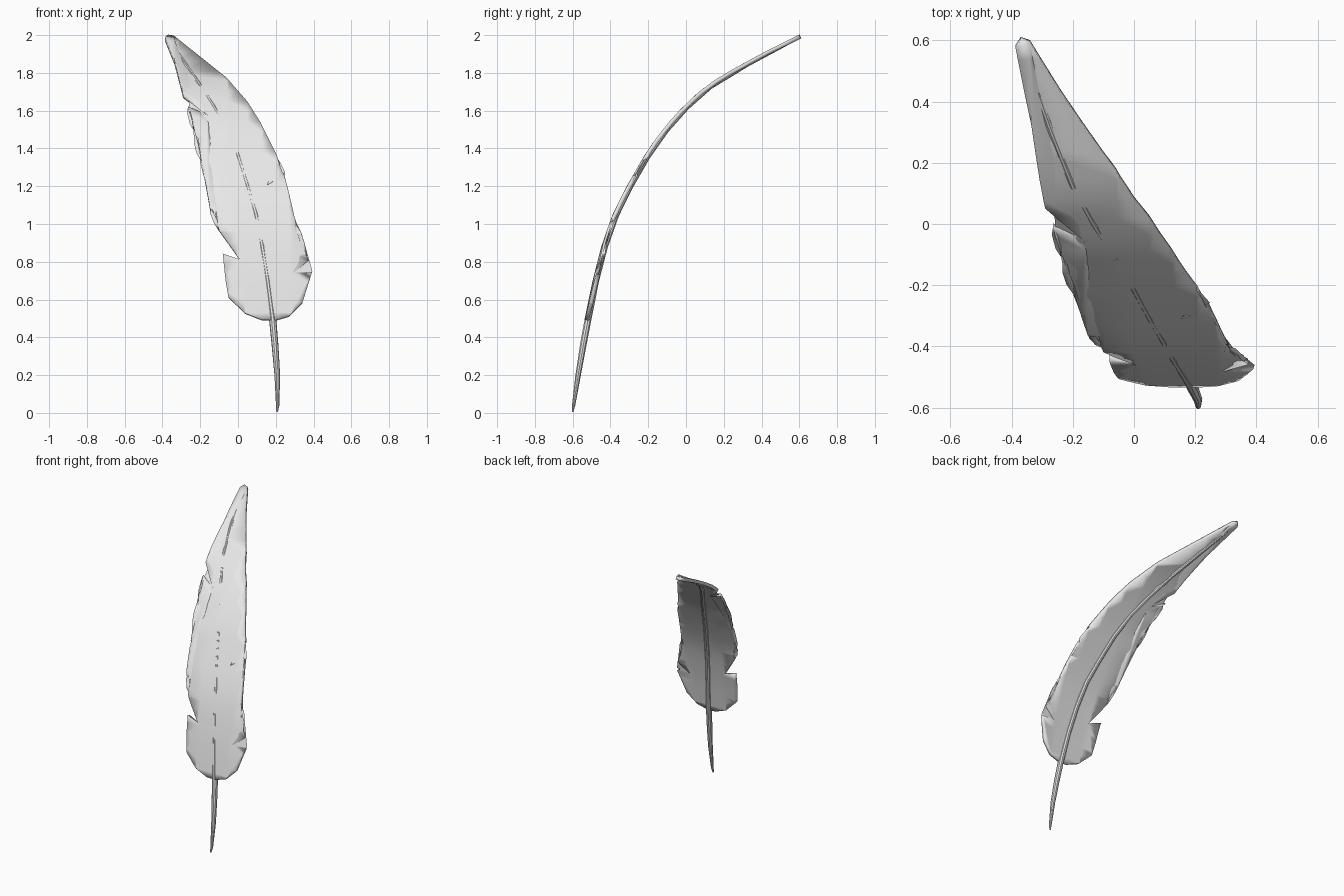
import bpy, bmesh
from mathutils import Vector

if "Cube" in bpy.data.objects:
    bpy.data.objects.remove(bpy.data.objects["Cube"])

# Pale grey feather colour
grey = bpy.data.materials.new("pale grey")
grey.use_nodes = True
grey.diffuse_color = (0.8, 0.8, 0.8, 1)
grey.node_tree.nodes["Principled BSDF"].inputs["Base Color"].default_value = (0.8, 0.8, 0.8, 1)

# Sideways bend of the whole feather: (height, depth)
BEND = [(0, -.605), (.2, -.575), (.5, -.522), (.8, -.457), (1.05, -.375), (1.36, -.208),
        (1.5, -.108), (1.62, 0), (1.74, .14), (1.89, .4), (1.99, .6)]


def depth(z):
    """Depth of the bend at a height, eased with a cubic through the points."""
    n = len(BEND)
    i = max(k for k in range(n - 1) if k == 0 or BEND[k][0] <= z)

    def slope(k):
        a, b = BEND[max(k - 1, 0)], BEND[min(k + 1, n - 1)]
        return (b[1] - a[1]) / (b[0] - a[0])
    (z0, y0), (z1, y1) = BEND[i], BEND[i + 1]
    h = z1 - z0
    t = (z - z0) / h
    if t > 1:
        return y1 + slope(n - 1) * (z - z1)
    return ((2*t**3 - 3*t**2 + 1) * y0 + (t**3 - 2*t**2 + t) * h * slope(i)
            + (3*t**2 - 2*t**3) * y1 + (t**3 - t**2) * h * slope(i + 1))


def finish(bm, name):
    bmesh.ops.recalc_face_normals(bm, faces=bm.faces[:])
    mesh = bpy.data.meshes.new(name)
    bm.to_mesh(mesh)
    bm.free()
    mesh.materials.append(grey)
    obj = bpy.data.objects.new(name, mesh)
    bpy.context.collection.objects.link(obj)
    bpy.ops.object.select_all(action='DESELECT')
    obj.select_set(True)
    bpy.context.view_layer.objects.active = obj
    bpy.ops.object.shade_smooth_by_angle(angle=0.6)
    return obj


# Vane outline with its torn notches, clockwise from the tip
OUTLINE = [(-.387, 1.98), (-.37, 1.993), (-.34, 1.988), (-.06, 1.765), (.05, 1.64), (.12, 1.53),
           (.205, 1.36), (.155, 1.2), (.245, 1.255), (.27, 1.16), (.3, 1.03), (.335, .92),
           (.372, .805), (.24, .695), (.388, .735), (.34, .58), (.27, .51), (.2, .49),
           (.13, .49), (.04, .525), (-.05, .61), (-.065, .7), (-.08, .84), (.01, .81),
           (-.1, .965), (-.11, 1.02), (-.15, 1.09), (-.175, 1.23), (-.21, 1.42), (-.265, 1.615),
           (-.16, 1.57), (-.29, 1.675), (-.335, 1.85)]

bm = bmesh.new()
face = bm.faces.new([bm.verts.new((x, 0, z)) for x, z in OUTLINE])
bmesh.ops.triangulate(bm, faces=[face])
for k in range(28):
    bmesh.ops.bisect_plane(bm, geom=bm.verts[:] + bm.edges[:] + bm.faces[:],
                           plane_co=(0, 0, .53 + k * .053), plane_no=(0, 0, 1))
for v in bm.verts:
    v.co.y = depth(v.co.z)
    if v.co.z < .85:                      # lower barbs curl back a little
        v.co.y += .5 * max(0, abs(v.co.x - .15) - .1) ** 2
vane = finish(bm, "vane")
solid = vane.modifiers.new("thickness", 'SOLIDIFY')
solid.thickness = .022
solid.offset = 0

# Shaft, a tapered tube along the vane: (x, height, radius)
SHAFT = [(.207, .005, .004), (.21, .04, .009), (.208, .2, .015), (.196, .36, .018),
         (.183, .5, .019), (.157, .7, .018), (.128, .88, .018), (.095, 1.05, .018),
         (.05, 1.2, .017), (0, 1.36, .017), (-.06, 1.5, .016), (-.13, 1.62, .015),
         (-.2, 1.73, .014), (-.28, 1.85, .012), (-.35, 1.955, .009)]
SIDES = 10
bm = bmesh.new()
centres = [Vector((x, depth(z), z)) for x, z, r in SHAFT]
rings = []
for i, (c, (x, z, r)) in enumerate(zip(centres, SHAFT)):
    along = (centres[min(i + 1, len(SHAFT) - 1)] - centres[max(i - 1, 0)]).normalized()
    side = Vector((1, 0, 0))
    side = (side - along * side.dot(along)).normalized()
    back = along.cross(side)
    if back.y < 0:
        back = -back
    ring = []
    for k in range(SIDES):
        turn = Vector((r, 0)).to_3d()
        from_angle = Vector((turn.x, 0))
        from math import cos, sin, tau
        a = tau * k / SIDES
        ring.append(bm.verts.new(c + back * (.004 + from_angle.x * sin(a)) + side * r * cos(a)))
    rings.append(ring)
for low, high in zip(rings, rings[1:]):
    for k in range(SIDES):
        j = (k + 1) % SIDES
        bm.faces.new((low[k], low[j], high[j], high[k]))
bm.faces.new(rings[0])
bm.faces.new(rings[-1])
finish(bm, "shaft")
